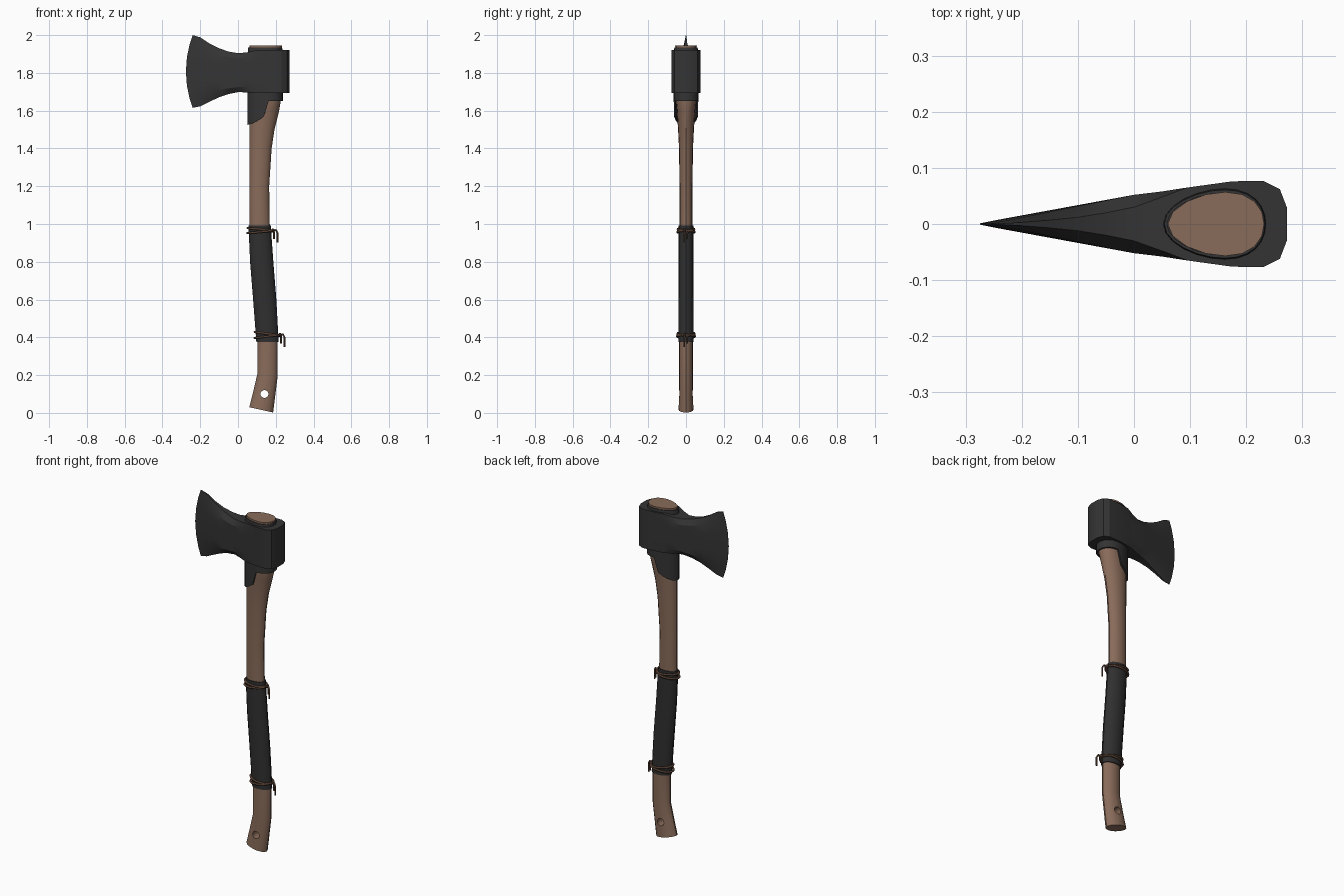
import bpy
from math import cos, sin, pi

cube = bpy.data.objects.get("Cube")
if cube:
    bpy.data.objects.remove(cube, do_unlink=True)


def material(name, rgb):
    m = bpy.data.materials.new(name)
    m.use_nodes = True
    m.diffuse_color = (*rgb, 1)
    m.node_tree.nodes["Principled BSDF"].inputs["Base Color"].default_value = (*rgb, 1)
    return m


WOOD = material("brown wood", (0.25, 0.148, 0.102))
STEEL = material("dark steel", (0.034, 0.034, 0.034))
LEATHER = material("black leather", (0.029, 0.029, 0.029))
CORD = material("brown cord", (0.1, 0.055, 0.036))


def loft(name, rings, mat, closed=False, angle=30):
    """Skin a list of equal point rings; cap the ends or join them in a loop."""
    n, k = len(rings[0]), len(rings)
    verts = [p for r in rings for p in r]
    faces = [(i * n + j, i * n + (j + 1) % n,
              (i + 1) % k * n + (j + 1) % n, (i + 1) % k * n + j)
             for i in range(k if closed else k - 1) for j in range(n)]
    if not closed:
        faces += [tuple(range(n))[::-1], tuple(range((k - 1) * n, k * n))]
    mesh = bpy.data.meshes.new(name)
    mesh.from_pydata(verts, [], faces)
    mesh.materials.append(mat)
    ob = bpy.data.objects.new(name, mesh)
    bpy.context.collection.objects.link(ob)
    bpy.ops.object.select_all(action='DESELECT')
    ob.select_set(True)
    bpy.context.view_layer.objects.active = ob
    bpy.ops.object.mode_set(mode='EDIT')
    bpy.ops.mesh.select_all(action='SELECT')
    bpy.ops.mesh.normals_make_consistent(inside=False)
    bpy.ops.object.mode_set(mode='OBJECT')
    bpy.ops.object.shade_smooth_by_angle(angle=angle * pi / 180)
    return ob


def oval(x0, x1, hy, z, tilt=0.0, n=16, egg=0.0):
    """Oval ring; tilt lifts the low-x side, egg moves the widest point."""
    cx, rx = (x0 + x1) / 2, (x1 - x0) / 2
    ring = []
    for i in range(n):
        a = 2 * pi * i / n
        c = cos(a - egg * sin(a))
        ring.append((cx + rx * c, hy * sin(a), z - tilt * c))
    return ring


# Handle stations: z, low x, high x, half depth, tilt
STATIONS = [
    (0.016, 0.060, 0.186, 0.039, 0.014),
    (0.10, 0.080, 0.197, 0.037, 0.010),
    (0.20, 0.102, 0.210, 0.036, 0.004),
    (0.38, 0.102, 0.210, 0.036, 0),
    (0.60, 0.085, 0.198, 0.035, 0),
    (0.80, 0.069, 0.182, 0.034, 0),
    (1.00, 0.060, 0.168, 0.034, 0),
    (1.20, 0.060, 0.165, 0.034, 0),
    (1.40, 0.060, 0.178, 0.037, 0),
    (1.50, 0.060, 0.193, 0.042, 0),
    (1.60, 0.060, 0.218, 0.048, 0),
    (1.65, 0.060, 0.226, 0.053, 0),
    (1.945, 0.060, 0.232, 0.057, 0),
]


def section(z, grow=0.0, tilt=0.0, n=16):
    """Oval ring around the handle at height z, enlarged by grow."""
    for a, b in zip(STATIONS, STATIONS[1:]):
        if a[0] <= z <= b[0]:
            t = (z - a[0]) / (b[0] - a[0])
            x0, x1, hy = (a[i] + t * (b[i] - a[i]) for i in (1, 2, 3))
            return oval(x0 - grow, x1 + grow, hy + grow, z, tilt, n)


# Handle with a lanyard hole
handle = loft("handle", [oval(x0, x1, hy, z, t, egg=0.2 if z > 1.6 else 0)
                         for z, x0, x1, hy, t in STATIONS], WOOD)
bpy.ops.mesh.primitive_cylinder_add(vertices=16, radius=0.021, depth=0.3,
                                    location=(0.14, 0, 0.1), rotation=(pi / 2, 0, 0))
cutter = bpy.context.object
cutter.name = "hole_cutter"
cutter.hide_render = True
cutter.data.materials.append(WOOD)
cut = handle.modifiers.new("lanyard hole", 'BOOLEAN')
cut.operation = 'DIFFERENCE'
cut.solver = 'EXACT'
cut.object = cutter
bpy.context.view_layer.objects.active = handle
bpy.ops.object.modifier_apply(modifier=cut.name)
bpy.data.objects.remove(cutter, do_unlink=True)

# Axe head stations along x: x, bow, top z, bottom z, cheek half width, rim half width
HEAD = [
    (-0.276, 0.036, 2.000, 1.615, 0.0008, 0.0008),
    (-0.240, 0.040, 1.988, 1.623, 0.008, 0.003),
    (-0.180, 0.030, 1.955, 1.648, 0.019, 0.007),
    (-0.120, 0.020, 1.930, 1.671, 0.030, 0.012),
    (-0.060, 0.010, 1.913, 1.688, 0.041, 0.020),
    (0.000, 0.000, 1.904, 1.698, 0.052, 0.030),
    (0.050, 0.000, 1.909, 1.697, 0.058, 0.048),
    (0.095, 0.000, 1.920, 1.694, 0.065, 0.065),
    (0.175, 0.000, 1.921, 1.694, 0.076, 0.076),
    (0.230, 0.000, 1.921, 1.694, 0.077, 0.077),
    (0.260, 0.000, 1.921, 1.694, 0.062, 0.062),
    (0.273, 0.000, 1.921, 1.694, 0.028, 0.028),
]
ROWS = (-1, -0.74, -0.4, 0, 0.4, 0.74, 1)


def head_ring(x, bow, top, bottom, cheek, rim):
    mid, half = (top + bottom) / 2, (top - bottom) / 2
    side = [(x + bow * v * v, rim if abs(v) == 1 else cheek, mid + half * v) for v in ROWS]
    return side + [(px, -py, pz) for px, py, pz in reversed(side)]


loft("axe_head", [head_ring(*s) for s in HEAD], STEEL, angle=25)


# Steel collar through the head, with a longer tongue on the blade side
def collar_ring(inset, z=None):
    ring = oval(0.05 + inset, 0.237 - inset, 0.065 - inset, 0, n=24, egg=0.2)
    out = []
    for x, y, _ in ring:
        reach = max(0, (x - 0.05) / 0.095)
        low = 1.525 + 0.05 * reach ** 1.5 if x < 0.146 else 1.65
        out.append((x, y, low if z is None else z))
    return out


loft("head_collar", [collar_ring(0), collar_ring(0, 1.70), collar_ring(0.002, 1.925),
                     collar_ring(0.004, 1.935), collar_ring(0.009, 1.935),
                     collar_ring(0.009, 1.70), collar_ring(0.009)], STEEL, closed=True)

# Leather grip sleeve
loft("grip_wrap", [section(z, 0.005) for z in (0.375, 0.5, 0.6, 0.7, 0.8, 0.9, 0.992)],
     LEATHER)


# Cord bindings
def cord(name, points, radius=0.006, cyclic=False):
    curve = bpy.data.curves.new(name, 'CURVE')
    curve.dimensions = '3D'
    curve.bevel_depth = radius
    curve.bevel_resolution = 1
    curve.use_fill_caps = True
    spline = curve.splines.new('POLY')
    spline.points.add(len(points) - 1)
    for p, co in zip(spline.points, points):
        p.co = (*co, 1)
    spline.use_cyclic_u = cyclic
    curve.materials.append(CORD)
    ob = bpy.data.objects.new(name, curve)
    bpy.context.collection.objects.link(ob)


for label, z, tilts in (("upper", 0.965, (0.006, -0.006)),
                        ("lower", 0.412, (0.009, -0.008))):
    for i, tilt in enumerate(tilts):
        cord(f"{label}_cord_loop_{i + 1}",
             section(z + 0.007 * (1 - 2 * i), 0.010 + 0.002 * i, tilt, 24), cyclic=True)
    edge = max(p[0] for p in section(z)) + 0.012
    # Knot and hanging ends
    cord(f"{label}_knot", [(edge, -0.013, z + 0.004), (edge + 0.007, 0, z),
                           (edge, 0.013, z - 0.004)], 0.008)
    for i, (out, drop, y) in enumerate(((0.026, 0.062, -0.009), (0.008, 0.045, 0.006))):
        cord(f"{label}_cord_end_{i + 1}",
             [(edge, 0, z), (edge + out * 0.7, y * 0.6, z + 0.004),
              (edge + out, y, z - 0.012), (edge + out, y, z - drop)], 0.005)
